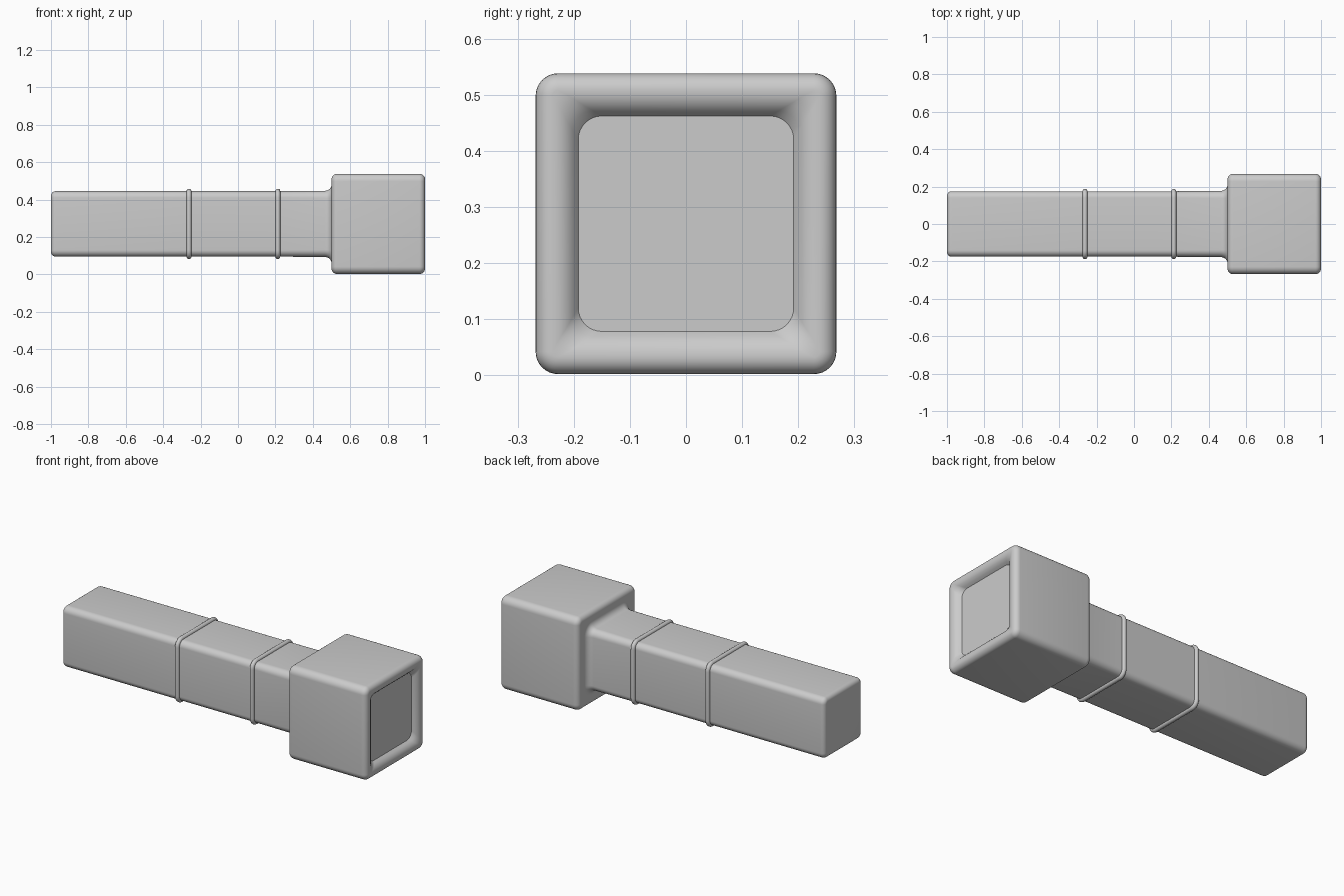
import bpy, bmesh, math

if "Cube" in bpy.data.objects:
    bpy.data.objects.remove(bpy.data.objects["Cube"])

CZ = 0.27  # height of the long axis
SEG = 8    # segments per rounded corner


def section(x, half, radius):
    """Rounded square ring of points in the plane at x."""
    pts = []
    for q in range(4):
        mid = math.radians(45 + 90 * q)
        cy = math.copysign(half - radius, math.cos(mid))
        cz = math.copysign(half - radius, math.sin(mid))
        for i in range(SEG + 1):
            a = math.radians(90 * q + 90 * i / SEG)
            pts.append((x, cy + radius * math.cos(a), CZ + cz + radius * math.sin(a)))
    return pts


def arc(cx, ch, r, a0, a1, n, radius):
    """Rounded step in the (x, half-size) profile, with matching corner radius."""
    out = []
    for i in range(n + 1):
        a = math.radians(a0 + (a1 - a0) * i / n)
        dh = r * math.sin(a)
        out.append((cx + r * math.cos(a), ch + dh, max(0.004, radius + dh)))
    return out


def loft(name, profile, caps=(False, False), closed=False):
    bm = bmesh.new()
    rings = [[bm.verts.new(p) for p in section(*s)] for s in profile]
    pairs = list(zip(rings, rings[1:]))
    if closed:
        pairs.append((rings[-1], rings[0]))
    for a, b in pairs:
        n = len(a)
        for i in range(n):
            j = (i + 1) % n
            bm.faces.new((a[i], a[j], b[j], b[i]))
    if caps[0]:
        bm.faces.new(rings[0])
    if caps[1]:
        bm.faces.new(rings[-1])
    bmesh.ops.recalc_face_normals(bm, faces=bm.faces)
    mesh = bpy.data.meshes.new(name)
    bm.to_mesh(mesh)
    bm.free()
    obj = bpy.data.objects.new(name, mesh)
    bpy.context.collection.objects.link(obj)
    bpy.ops.object.select_all(action='DESELECT')
    obj.select_set(True)
    bpy.context.view_layer.objects.active = obj
    bpy.ops.object.shade_smooth_by_angle(angle=math.radians(35))
    return obj


# Handle, rounded tail, flared neck, square head and inward-sloping front rim
body = arc(-0.975, 0.15, 0.025, 180, 90, 6, 0.010)
body += [(-0.26, 0.175, 0.035), (-0.02, 0.175, 0.035), (0.22, 0.175, 0.035)]
body += arc(0.465, 0.213, 0.036, -90, 0, 6, 0.075)
body += arc(0.53, 0.238, 0.030, 180, 90, 6, 0.010)
body += arc(0.97, 0.238, 0.030, 90, 0, 6, 0.010)
body += [(0.999, 0.226, 0.020), (0.993, 0.212, 0.028),
         (0.982, 0.201, 0.036), (0.968, 0.192, 0.042)]
loft("torch_body", body, caps=(True, False))

# Flat lens set into the rim
loft("lens", [(0.955, 0.192, 0.042), (0.968, 0.192, 0.042)], caps=(True, True))

# Two raised bands around the handle
for name, x in (("rear_band", -0.262), ("front_band", 0.213)):
    ring = arc(x, 0.175, 0.013, 0, 360, 16, 0.035)[:-1]
    loft(name, ring, closed=True)
